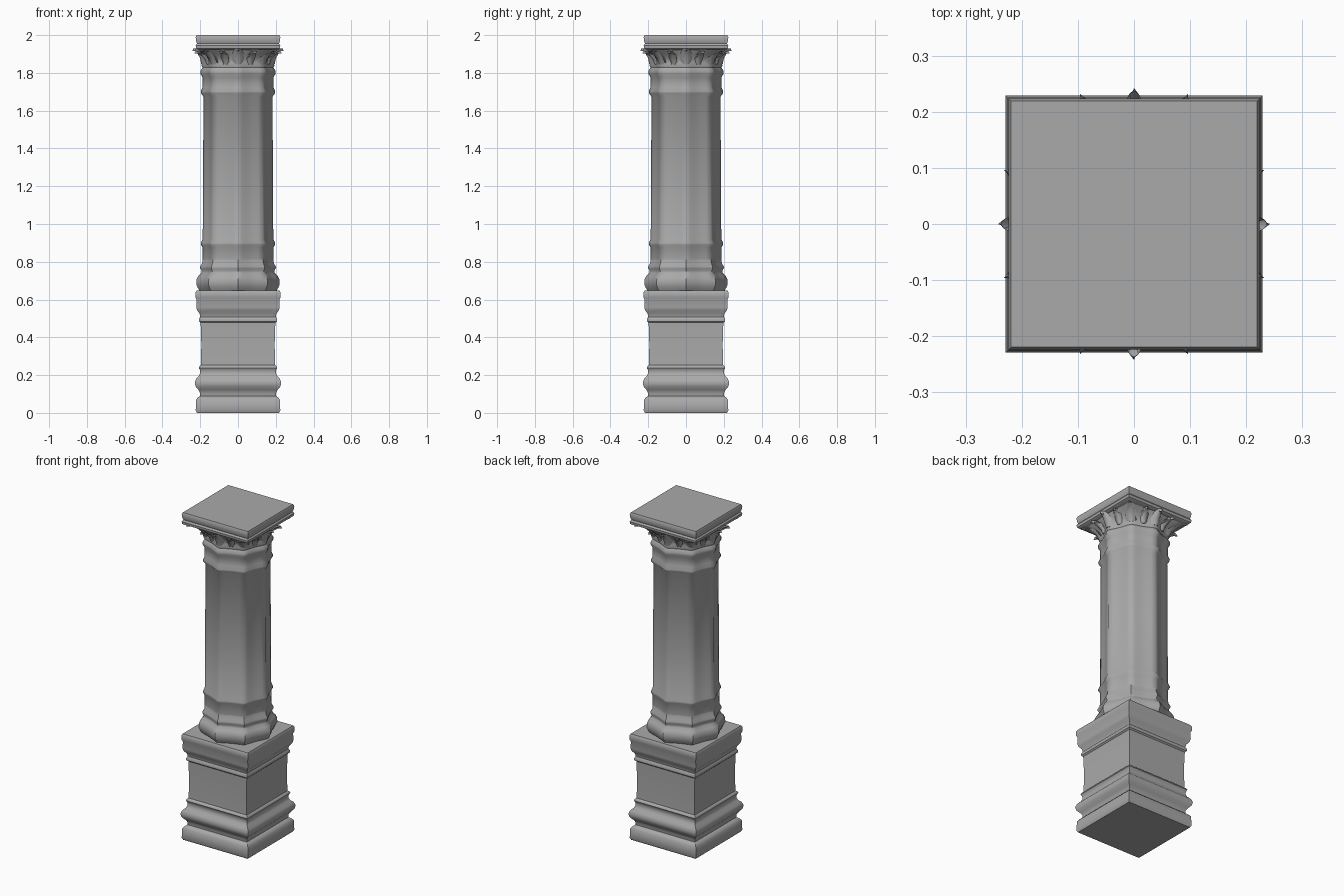
import bpy, bmesh
from math import pi, sin, cos, tau, radians
from mathutils import Matrix, Vector

if "Cube" in bpy.data.objects:
    bpy.data.objects.remove(bpy.data.objects["Cube"])

stone = bpy.data.materials.new("grey stone")
stone.use_nodes = True
stone.diffuse_color = (0.4, 0.4, 0.4, 1)
bsdf = stone.node_tree.nodes["Principled BSDF"]
bsdf.inputs["Base Color"].default_value = stone.diffuse_color
bsdf.inputs["Roughness"].default_value = 0.8

SEGMENTS = 48


def square(a):
    return 1 / max(abs(cos(a)), abs(sin(a)))


def octagon(a, hollow=0.02):
    # Eight ridges with slightly hollowed faces between them
    t = a % (pi / 4) - pi / 8
    return cos(pi / 8) / cos(t) - hollow * cos(4 * t) ** 2


def finish(name, bm, angle=40):
    bmesh.ops.recalc_face_normals(bm, faces=bm.faces)
    mesh = bpy.data.meshes.new(name)
    bm.to_mesh(mesh)
    bm.free()
    mesh.materials.append(stone)
    obj = bpy.data.objects.new(name, mesh)
    bpy.context.collection.objects.link(obj)
    bpy.ops.object.select_all(action="DESELECT")
    obj.select_set(True)
    bpy.context.view_layer.objects.active = obj
    bpy.ops.object.shade_smooth_by_angle(angle=radians(angle))
    return obj


def loft(name, profile, shape, angle=40):
    # Stack rings of (half width, height, squareness) and cap both ends
    bm = bmesh.new()
    rings = []
    for half, z, *blend in profile:
        k = blend[0] if blend else 0
        ring = []
        for i in range(SEGMENTS):
            a = tau * i / SEGMENTS
            r = half * (shape(a) * (1 - k) + square(a) * k)
            ring.append(bm.verts.new((r * cos(a), r * sin(a), z)))
        rings.append(ring)
    for low, high in zip(rings, rings[1:]):
        for i in range(SEGMENTS):
            j = (i + 1) % SEGMENTS
            bm.faces.new((low[i], low[j], high[j], high[i]))
    bm.faces.new(rings[0])
    bm.faces.new(rings[-1])
    return finish(name, bm, angle)


# Square pedestal: plinth, base moulding, die, cornice
loft("plinth", [(.218, 0), (.224, .012), (.222, .07), (.212, .082), (.2, .09)], square)
loft("pedestal_base_moulding",
     [(.2, .08), (.2, .105), (.21, .122), (.225, .14), (.229, .16), (.222, .18),
      (.207, .195), (.2, .212), (.202, .228), (.208, .238), (.204, .248), (.195, .254)], square)
loft("pedestal_die", [(.197, .245), (.194, .36), (.198, .485)], square)
loft("pedestal_cornice",
     [(.195, .475), (.206, .485), (.207, .497), (.2, .508), (.203, .525), (.216, .542),
      (.221, .56), (.219, .6), (.225, .612), (.225, .638), (.22, .648)], square)

# Eight-sided column base, shaft and neck
loft("column_base",
     [(.2, .64), (.212, .66), (.221, .68), (.22, .705), (.21, .725), (.194, .74),
      (.192, .752), (.2, .765), (.2, .775), (.19, .79), (.186, .82)], octagon)
loft("column_shaft",
     [(.187, .8), (.187, .875), (.197, .89), (.197, .9), (.187, .92), (.185, 1.2),
      (.183, 1.675), (.196, 1.692), (.197, 1.703), (.187, 1.725), (.187, 1.775),
      (.199, 1.795), (.199, 1.81), (.19, 1.825), (.18, 1.84)], octagon, 60)

# Capital bell spreading from eight sides to a square
loft("capital_bell",
     [(.184, 1.82), (.193, 1.84, .02), (.187, 1.855, .05), (.19, 1.875, .15),
      (.199, 1.9, .4), (.21, 1.925, .8), (.212, 1.94, 1)], octagon, 60)
loft("capital_abacus",
     [(.205, 1.92), (.222, 1.93), (.224, 1.945), (.217, 1.955), (.221, 1.965),
      (.224, 1.988), (.219, 2)], square)


def leaf(name, a, base, reach, rise, width):
    # Tapering leaf that climbs the bell and curls outward at its tip
    bm = bmesh.new()
    bands = []
    for t, out, up, w in [(0, 0, 0, .7), (.3, .15, .4, 1), (.6, .5, .75, .85),
                          (.85, .9, 1, .5), (1, 1, .82, .15)]:
        band = []
        for side, depth in [(-1, -.012), (-.5, .004), (0, .009), (.5, .004), (1, -.012)]:
            v = Vector((base + out * reach + depth, side * w * width, 1.845 + up * rise))
            band.append(bm.verts.new(Matrix.Rotation(a, 3, "Z") @ v))
        bands.append(band)
    for p, q in zip(bands, bands[1:]):
        for i in range(4):
            bm.faces.new((p[i], p[i + 1], q[i + 1], q[i]))
    # Close the hollow behind the leaf
    bm.faces.new([b[0] for b in bands] + [b[-1] for b in reversed(bands)])
    bm.faces.new(bands[0])
    bm.faces.new(bands[-1])
    finish(name, bm, 60)


# Leaves on each face, and longer ones under the corners
for n in range(4):
    turn = n * pi / 2
    leaf(f"face_leaf_{n}", turn, .185, .048, .085, .032)
    leaf(f"corner_leaf_{n}", turn + pi / 4, .185, .1, .085, .034)
    for s in (-1, 1):
        leaf(f"side_leaf_{n}_{s}", turn + s * pi / 8, .172, .07, .07, .026)
